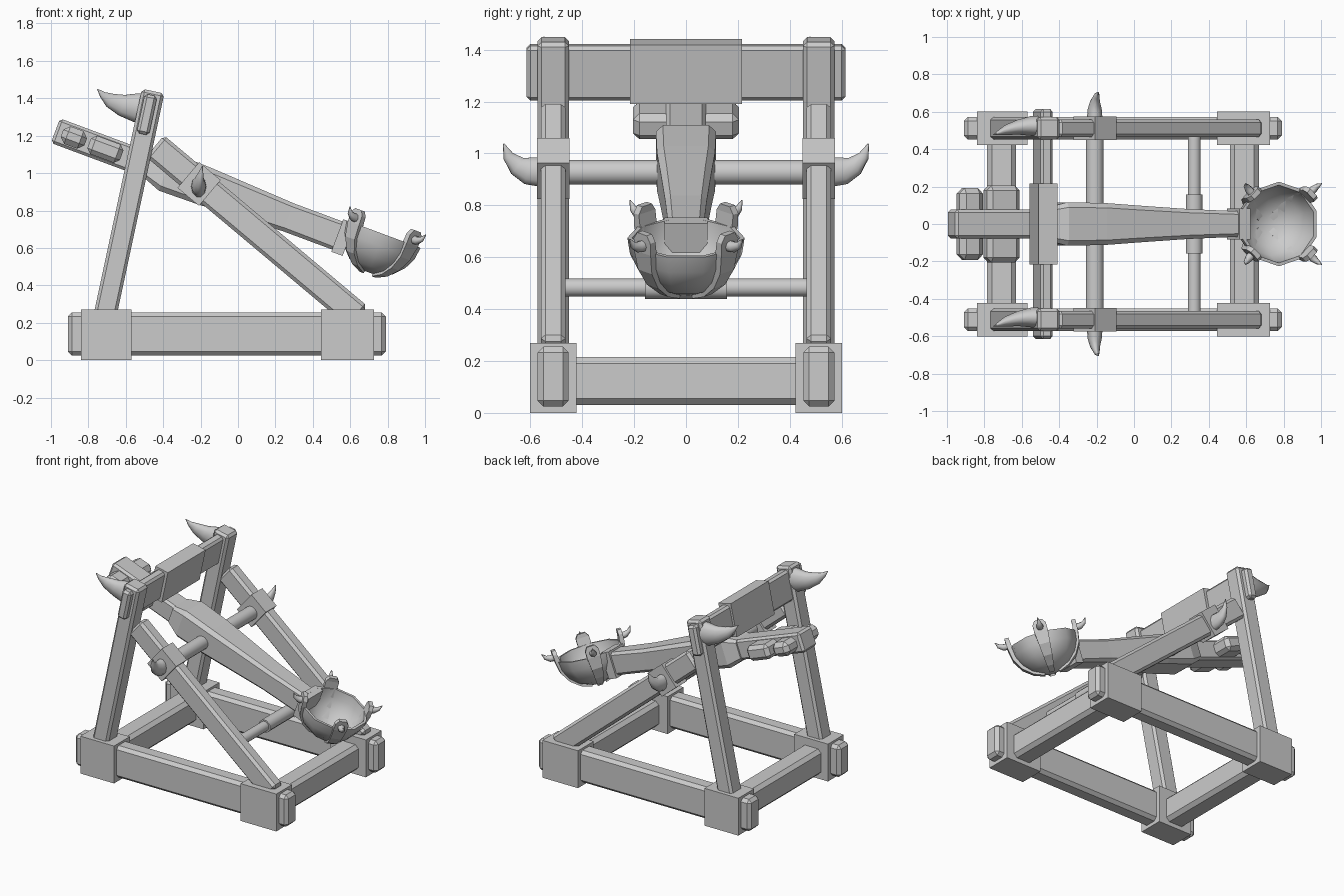
import bpy, bmesh
from math import radians, sin, cos, pi
from mathutils import Vector, Matrix

if "Cube" in bpy.data.objects:
    bpy.data.objects.remove(bpy.data.objects["Cube"])


def finish(name, bm, smooth=None, bevel=0):
    bmesh.ops.recalc_face_normals(bm, faces=bm.faces)
    me = bpy.data.meshes.new(name)
    bm.to_mesh(me)
    bm.free()
    ob = bpy.data.objects.new(name, me)
    bpy.context.collection.objects.link(ob)
    if bevel:
        m = ob.modifiers.new("bevel", 'BEVEL')
        m.width, m.segments = bevel, 1
    if smooth:
        bpy.ops.object.select_all(action='DESELECT')
        ob.select_set(True)
        bpy.context.view_layer.objects.active = ob
        bpy.ops.object.shade_smooth_by_angle(angle=radians(smooth))
    return ob


def place(loc, tilt=0):
    return Matrix.Translation(loc) @ Matrix.Rotation(radians(tilt), 4, 'Y')


def box(name, loc, size, tilt=0, bevel=0):
    bm = bmesh.new()
    bmesh.ops.create_cube(bm, size=1, matrix=place(loc, tilt) @ Matrix.Diagonal((*size, 1)))
    return finish(name, bm, bevel=bevel)


def loft(name, rings, matrix=Matrix(), smooth=None, caps=True):
    bm = bmesh.new()
    rows = [[bm.verts.new(matrix @ Vector(p)) for p in r] for r in rings]
    n = len(rows[0])
    for a, b in zip(rows, rows[1:]):
        for i in range(n):
            bm.faces.new((a[i], a[(i + 1) % n], b[(i + 1) % n], b[i]))
    if caps:
        bm.faces.new(rows[0])
        bm.faces.new(rows[-1])
    return finish(name, bm, smooth)


def horn(name, path, flat=1.0, n=10, matrix=Matrix()):
    # path: (x, y, z, radius); flat scales the section sideways
    pts = [Vector(p[:3]) for p in path]
    rings = []
    for i, p in enumerate(pts):
        d = pts[min(i + 1, len(pts) - 1)] - pts[max(i - 1, 0)]
        side = d.cross(Vector((0, 0, 1))).normalized()
        up = side.cross(d).normalized()
        r = path[i][3]
        rings.append([p + side * (r * flat * cos(2 * pi * k / n)) + up * (r * sin(2 * pi * k / n))
                      for k in range(n)])
    return loft(name, rings, matrix, smooth=50)


def rod(name, x, z, r, half, n=16):
    ring = lambda y: [(x + r * cos(2 * pi * (k + .5) / n), y, z + r * sin(2 * pi * (k + .5) / n))
                      for k in range(n)]
    return loft(name, [ring(-half), ring(half)], smooth=50)


# both sides of the frame
for s, side in ((-1, "front"), (1, "back")):
    y = s * .512
    box(side + "_base_beam", (-.06, y, .14), (1.70, .12, .23), bevel=.022)
    box(side + "_left_corner_block", (-.705, y, .135), (.27, .18, .27))
    box(side + "_right_corner_block", (.585, y, .135), (.285, .18, .27))
    # leaning post
    box(side + "_post", (-.592, y, .793), (.122, .122, 1.32), tilt=12.1, bevel=.016)
    # diagonal strut, from the post down into the corner block
    box(side + "_strut", (.10, y, .688), (1.42, .095, .15), tilt=40, bevel=.018)
    box(side + "_strut_wrap", (-.208, y, .942), (.15, .125, .18), tilt=40)
    # axle horn
    horn(side + "_axle_horn", [(-.21, s * .55, .927, .06), (-.21, s * .61, .933, .055),
                               (-.208, s * .65, .952, .04), (-.20, s * .685, .99, .022),
                               (-.19, s * .703, 1.037, .003)], flat=.7)
    # post horn
    horn(side + "_post_horn", [(-.47, y + .012, 1.345, .085), (-.55, y + .012, 1.35, .08),
                               (-.62, y + .005, 1.363, .06), (-.685, y - .01, 1.39, .04),
                               (-.725, y - .025, 1.42, .018), (-.752, y - .035, 1.45, .002)], flat=.66)

# cross members
box("left_cross_beam", (-.708, 0, .122), (.155, .9, .185), bevel=.025)
box("right_cross_beam", (.59, 0, .122), (.155, .9, .185), bevel=.025)
box("top_cross_beam", (-.487, 0, 1.313), (.068, 1.23, .214), tilt=12.1, bevel=.015)
box("top_beam_wrap", (-.484, 0, 1.315), (.102, .432, .234), tilt=12.1)
rod("main_axle", -.21, .927, .048, .55)
rod("rear_rod", .322, .483, .035, .48)
rod("rear_rod_sleeve", .322, .483, .047, .158, n=8)

# throwing arm, lofted along its own tilted axis
TILT = 20.4
arm = place((-.976, 0, 1.227), TILT)


def on_arm(u):
    return arm @ Vector((u, 0, 0))


box("arm_tail", on_arm(.35), (.70, .155, .14), tilt=TILT, bevel=.015)


def chamfered(u, w, h):
    c = min(w, h) * .25
    return [(u, w - c, -h), (u, w, c - h), (u, w, h - c), (u, w - c, h),
            (u, c - w, h), (u, -w, h - c), (u, -w, c - h), (u, c - w, -h)]


loft("throwing_arm", [chamfered(*r) for r in
                      ((.53, .088, .07), (.63, .116, .108), (.85, .112, .104), (1.05, .098, .094),
                       (1.33, .08, .08), (1.62, .068, .08))], arm)
box("arm_collar", on_arm(1.64), (.065, .165, .185), tilt=TILT)
# counterweight stones
box("counterweight_outer", on_arm(.105), (.135, .385, .10), tilt=TILT, bevel=.03)
box("counterweight_inner", on_arm(.285), (.185, .41, .105), tilt=TILT, bevel=.025)

# bowl: ten-sided hollow shell
bowl = place((.775, 0, .675), TILT)
N, R = 10, .226


def bowl_ring(r, t):
    return [(r * sin(t) * cos(2 * pi * k / N + pi / 2), r * sin(t) * sin(2 * pi * k / N + pi / 2),
             -r * cos(t)) for k in range(N)]


angles = [radians(a) for a in (14, 35, 55, 73, 90)]
loft("bowl", [bowl_ring(R, t) for t in angles] + [bowl_ring(R - .018, t) for t in reversed(angles)],
     bowl, smooth=40)

# four tapered straps with spiked tabs
for i in range(4):
    m = bowl @ Matrix.Rotation(radians(45 + 90 * i), 4, 'Z')
    rings = []
    for a in (12, 30, 50, 70, 90):
        t, w = radians(a), .012 + .033 * a / 90
        d = Vector((sin(t), 0, -cos(t)))
        rings.append([d * r + Vector((0, e, 0)) for r, e in
                      ((.205, -w), (.238, -w), (.238, w), (.205, w))])
    for z, w in ((.05, .045), (.078, .026)):
        rings.append([(.212, -w, z), (.24, -w, z), (.24, w, z), (.212, w, z)])
    loft("bowl_strap_%d" % (i + 1), rings, m)
    horn("bowl_spike_%d" % (i + 1), [(.225, 0, .028, .024), (.26, 0, .03, .022),
                                     (.288, 0, .045, .014), (.306, 0, .075, .002)], n=8, matrix=m)
